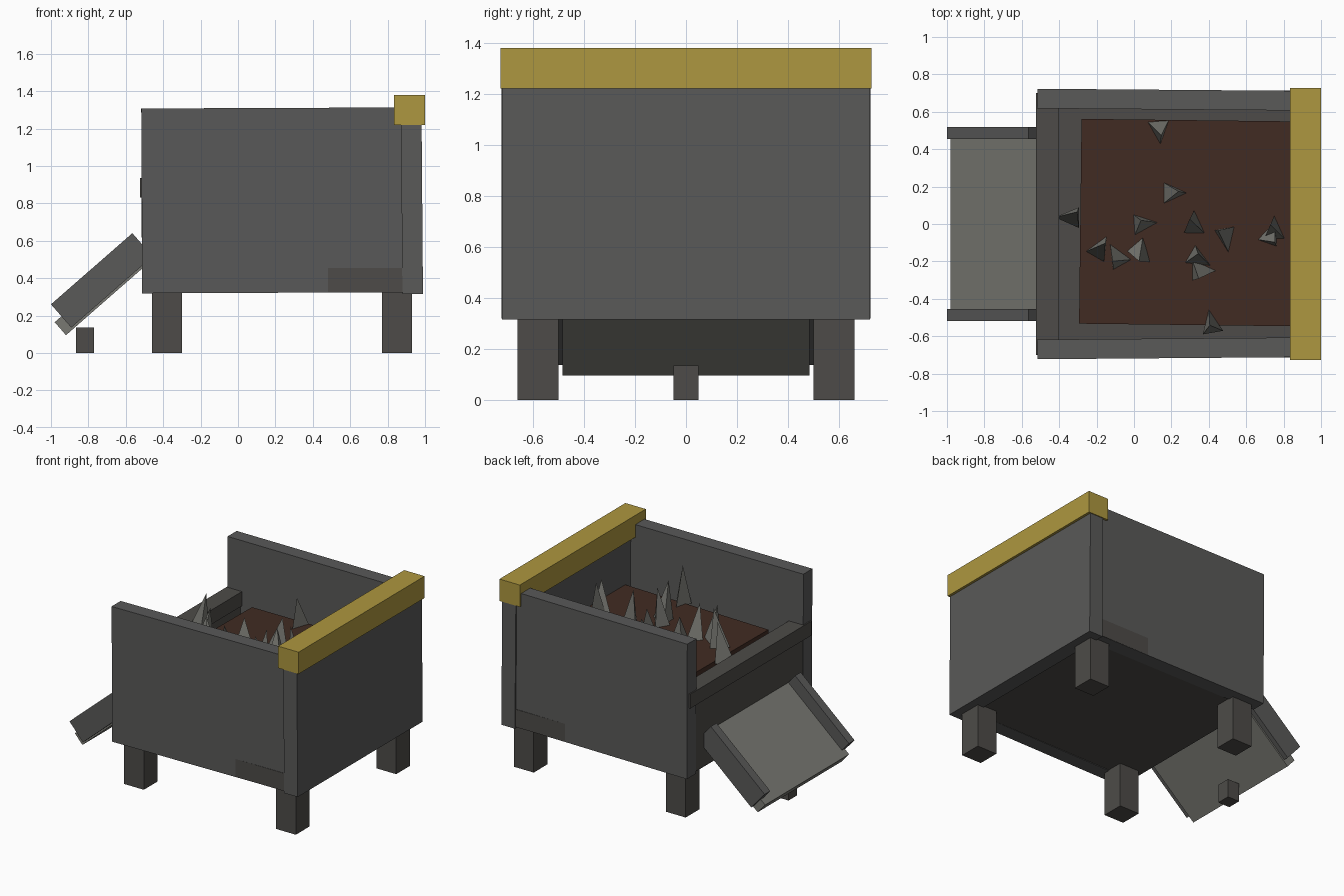
import bpy
import math
import random
from mathutils import Vector

if "Cube" in bpy.data.objects:
    bpy.data.objects.remove(bpy.data.objects["Cube"])

random.seed(4)


def material(name, r, g, b):
    m = bpy.data.materials.new(name)
    m.diffuse_color = (r, g, b, 1)
    m.use_nodes = True
    m.node_tree.nodes["Principled BSDF"].inputs["Base Color"].default_value = m.diffuse_color
    return m


WALL = material("dark_grey", 0.10, 0.10, 0.098)
FRAME = material("frame_grey", 0.075, 0.071, 0.065)
PLATE = material("plate_grey", 0.19, 0.19, 0.17)
GOLD = material("yellow", 0.42, 0.31, 0.05)
SOIL = material("brown", 0.052, 0.024, 0.016)


def box(name, x, y, z, mat, rot=(0, 0, 0)):
    """Box from (min, max) ranges, rotated about its own centre."""
    centre = [(a + b) / 2 for a, b in (x, y, z)]
    bpy.ops.mesh.primitive_cube_add(size=1, location=centre, rotation=rot)
    ob = bpy.context.object
    ob.name = name
    ob.scale = [b - a for a, b in (x, y, z)]
    ob.data.materials.append(mat)
    return ob


# Bin floor and four legs
box("floor", (-0.5, 0.975), (-0.715, 0.715), (0.325, 0.455), FRAME)
for x in (-0.46, 0.77):
    for y in (-0.66, 0.5):
        box("leg", (x, x + 0.16), (y, y + 0.16), (0, 0.34), FRAME)

# Slightly crooked side walls, back wall and yellow rail
for s, name in ((-1, "front_side_wall"), (1, "back_side_wall")):
    y = sorted((s * 0.612, s * 0.717))
    box(name, (-0.515, 0.975), y, (0.322, 1.31), WALL, (0, -0.004, -s * 0.008))
box("end_wall", (0.875, 0.985), (-0.722, 0.722), (0.315, 1.3), WALL, (0, -0.008, 0))
box("yellow_rail", (0.835, 1.0), (-0.728, 0.728), (1.22, 1.38), GOLD)

# Low gate with a capping beam above the chute
box("low_gate", (-0.51, -0.41), (-0.715, 0.715), (0.335, 0.85), FRAME)
box("gate_cap", (-0.525, -0.4), (-0.70, 0.70), (0.83, 0.935), FRAME)

# Sloping chute, placed along its slope direction u and normal v
slope = math.radians(41.15)
A = Vector((-1.0, 0, 0.26))
U = Vector((math.cos(slope), 0, math.sin(slope)))
V = Vector((math.sin(slope), 0, -math.cos(slope)))


def sloped(name, u, v, y, width, mat):
    c = A + U * sum(u) / 2 + V * sum(v) / 2
    lx, lz = u[1] - u[0], v[1] - v[0]
    box(name, (c.x - lx / 2, c.x + lx / 2), (y - width / 2, y + width / 2),
        (c.z - lz / 2, c.z + lz / 2), mat, (0, -slope, 0))


sloped("chute_plate", (-0.048, 0.626), (0.085, 0.177), 0, 0.97, PLATE)
for y in (-0.487, 0.487):
    sloped("chute_side", (0, 0.578), (0, 0.165), y, 0.065, WALL)
box("chute_foot", (-0.865, -0.77), (-0.05, 0.05), (0, 0.135), FRAME)

# Fill inside the bin
box("fill", (-0.285, 0.9), (-0.54, 0.555), (0.44, 0.88), SOIL, (0, -0.01, -0.012))

# Three-sided shards: x, y, heading in degrees
shards = [(0.14, 0.49, -85), (0.22, 0.17, 0), (-0.32, 0.05, 180), (0.04, 0.01, 5),
          (0.31, 0.01, 90), (0.47, -0.05, -80), (0.74, -0.02, 90), (0.74, -0.08, 70),
          (-0.17, -0.12, 60), (-0.1, -0.19, 120), (0.03, -0.17, -50),
          (0.34, -0.17, -30), (0.35, -0.27, 0), (0.41, -0.54, 100)]
for x, y, a in shards:
    h = random.uniform(0.2, 0.3)
    bpy.ops.mesh.primitive_cone_add(
        vertices=3, radius1=0.085, depth=h, location=(x, y, 0.87 + h / 2),
        rotation=(random.uniform(-0.2, 0.2), random.uniform(-0.2, 0.2),
                  math.radians(a - 90)))
    ob = bpy.context.object
    ob.name = "shard"
    ob.scale = (0.75, 1.0, 1.0)
    ob.data.materials.append(PLATE)
